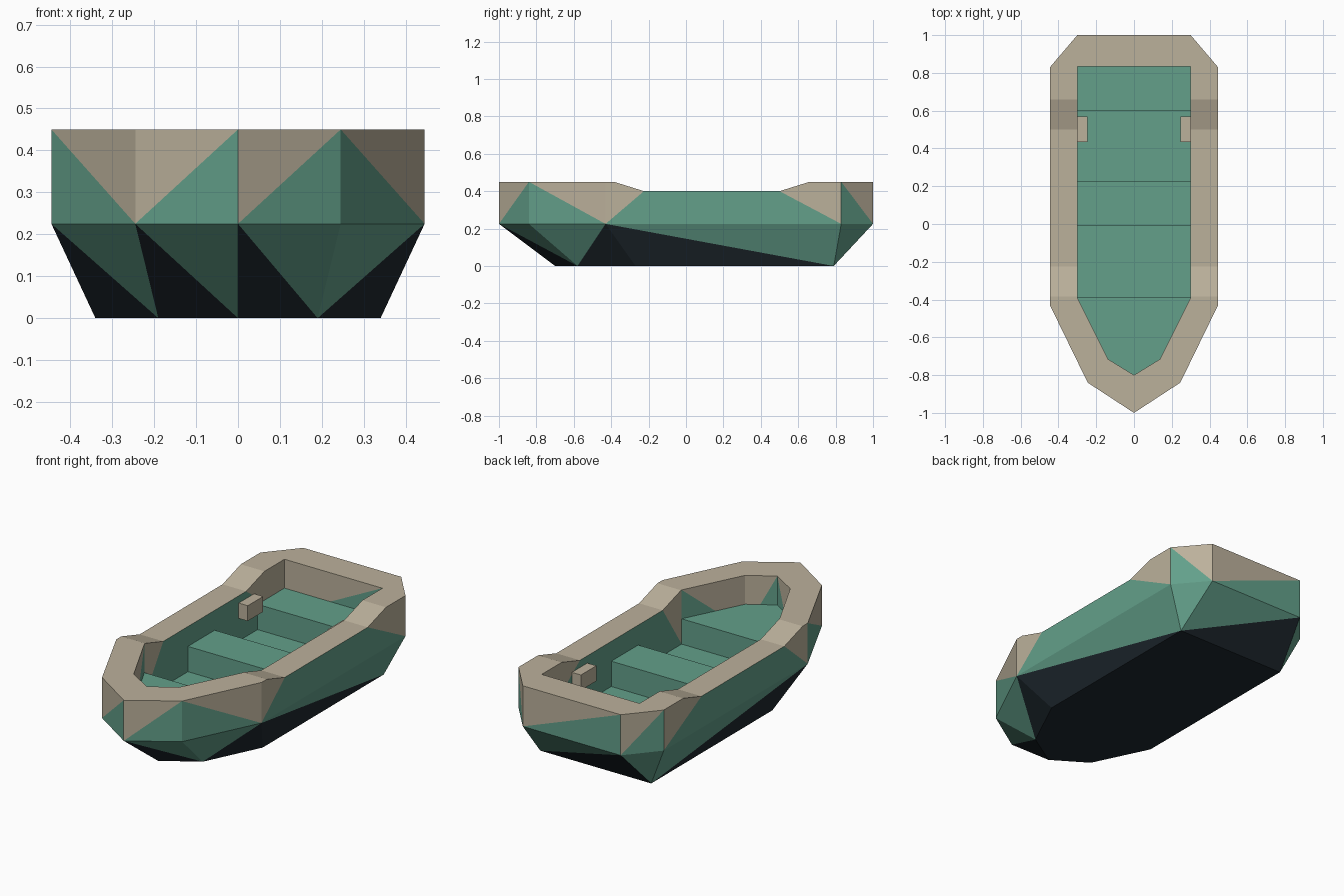
import bpy, bmesh
from mathutils import Vector

cube = bpy.data.objects.get("Cube")
if cube:
    bpy.data.objects.remove(cube, do_unlink=True)


def material(name, color):
    m = bpy.data.materials.new(name)
    m.use_nodes = True
    m.diffuse_color = (*color, 1)
    m.node_tree.nodes["Principled BSDF"].inputs["Base Color"].default_value = (*color, 1)
    return m


TAN, GREEN, DARK = 0, 1, 2
MATERIALS = [material("sand_trim", (0.50, 0.44, 0.33)),
             material("sea_green", (0.125, 0.35, 0.255)),
             material("dark_keel", (0.013, 0.021, 0.028))]

TOP, MID, FLOOR, SEAT, DIP = 0.45, 0.225, 0.15, 0.29, 0.40


def ring(half, z):
    """Closed outline from the bow round to the bow, mirrored across x."""
    pts = half + [(-x, y) for x, y in reversed(half[1:])]
    return [Vector((x, y, z)) for x, y in pts]


OUTER = [(0, -1), (0.245, -0.84), (0.445, -0.43), (0.445, 0.83), (0.30, 1)]
INNER = [(0, -0.80), (0.138, -0.715), (0.30, -0.39), (0.30, 0.835), (0.30, 0.835)]
KEEL = [(0, -0.70), (0.19, -0.58), (0.34, -0.27), (0.34, 0.79), (0.34, 0.79)]


class Builder:
    def __init__(self, name):
        self.name, self.bm = name, bmesh.new()

    def face(self, pts, mat):
        # Merged corners drop out, collapsed faces are skipped
        keep = []
        for p in pts:
            if all((p - q).length > 1e-5 for q in keep):
                keep.append(p)
        if len(keep) > 2:
            f = self.bm.faces.new([self.bm.verts.new(p) for p in keep])
            f.material_index = mat

    def finish(self):
        bmesh.ops.remove_doubles(self.bm, verts=self.bm.verts, dist=1e-5)
        bmesh.ops.recalc_face_normals(self.bm, faces=self.bm.faces)
        mesh = bpy.data.meshes.new(self.name)
        self.bm.to_mesh(mesh)
        self.bm.free()
        for m in MATERIALS:
            mesh.materials.append(m)
        obj = bpy.data.objects.new(self.name, mesh)
        bpy.context.collection.objects.link(obj)
        return obj


def side_path(top, i):
    """Rim line along one straight side, front to back, with its lowered middle."""
    front, back = (top[2], top[3]) if i == 2 else (top[7], top[6])
    x = front.x
    dips = [Vector((x, y, z)) for y, z in
            ((-0.385, TOP), (-0.225, DIP), (0.50, DIP), (0.66, TOP))]
    return [front] + dips + [back]


def band(b, up, low, pattern, up_mat, low_mat):
    """Two-colour triangle band; the pattern picks each diagonal, '-' is a dipped side."""
    for i, kind in enumerate(pattern):
        j = (i + 1) % len(up)
        if kind == "-":
            p = side_path(up, i)
            lf, lb = (low[i], low[j]) if i == 2 else (low[j], low[i])
            b.face([lf, p[2], p[1], p[0]], up_mat)
            b.face([lb, p[5], p[4], p[3]], up_mat)
            b.face([lf, lb, p[3], p[2]], low_mat)
        elif kind == "i":
            b.face([up[i], up[j], low[i]], up_mat)
            b.face([low[i], low[j], up[j]], low_mat)
        else:
            b.face([up[i], up[j], low[j]], up_mat)
            b.face([low[i], low[j], up[i]], low_mat)


# Hull shell: outer sides, keel, rim, inner sides and floor
hull = Builder("hull")
top, mid, keel = ring(OUTER, TOP), ring(OUTER, MID), ring(KEEL, 0)
inner_top, inner_low = ring(INNER, TOP), ring(INNER, FLOOR)
band(hull, top, mid, "ij-jii-ji", TAN, GREEN)
band(hull, mid, keel, "jijjiiijj", GREEN, DARK)
band(hull, inner_top, inner_low, "ji-jjj-ji", TAN, GREEN)
hull.face(keel, DARK)
hull.face(inner_low, GREEN)
for i in range(9):
    j = (i + 1) % 9
    if i in (2, 6):
        a, c = side_path(top, i), side_path(inner_top, i)
        for k in range(5):
            hull.face([a[k], a[k + 1], c[k + 1], c[k]], TAN)
    else:
        hull.face([top[i], top[j], inner_top[j], inner_top[i]], TAN)
hull.finish()


def prism(name, outline, z0, z1, mat):
    b = Builder(name)
    low = [Vector((x, y, z0)) for x, y in outline]
    high = [Vector((x, y, z1)) for x, y in outline]
    b.face(low, mat)
    b.face(high, mat)
    for i in range(len(low)):
        j = (i + 1) % len(low)
        b.face([low[i], low[j], high[j], high[i]], mat)
    return b.finish()


def box(name, x0, x1, y0, y1, z0, z1, mat):
    return prism(name, [(x0, y0), (x1, y0), (x1, y1), (x0, y1)], z0, z1, mat)


# Seats
bow = INNER[:3] + [(-x, y) for x, y in reversed(INNER[1:3])]
prism("bow_seat", bow, FLOOR, SEAT, GREEN)
box("middle_seat", -0.30, 0.30, -0.01, 0.225, FLOOR, SEAT, GREEN)
box("stern_seat", -0.30, 0.30, 0.60, 0.835, FLOOR, SEAT, GREEN)

# Oar blocks on the inner sides
for name, s in (("left_oar_block", 1), ("right_oar_block", -1)):
    box(name, s * 0.245, s * 0.30, 0.435, 0.57, 0.275, 0.36, TAN)
